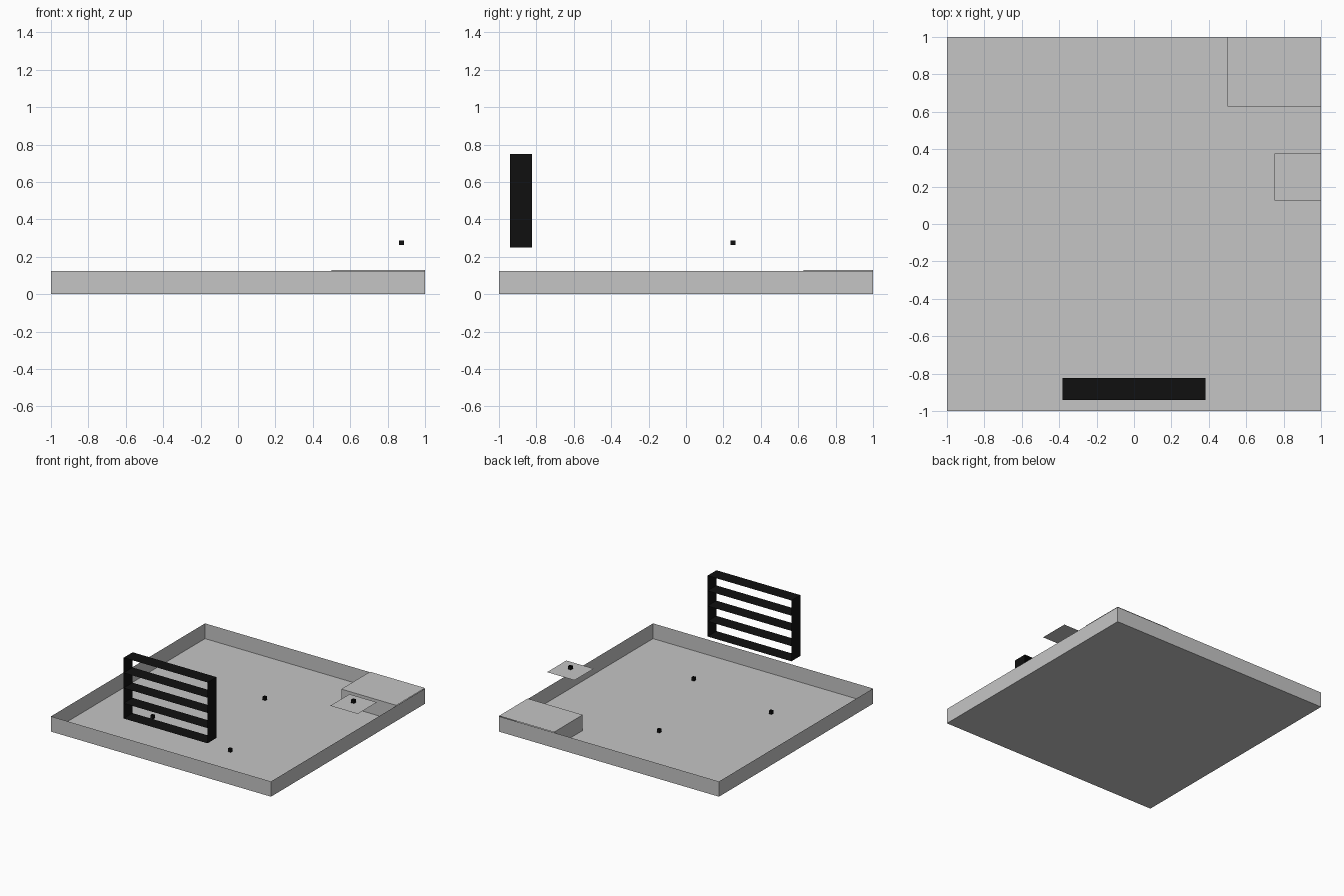
import bpy, bmesh
from mathutils import Matrix, Vector

if "Cube" in bpy.data.objects:
    bpy.data.objects.remove(bpy.data.objects["Cube"])


def material(name, value):
    m = bpy.data.materials.new(name)
    m.diffuse_color = (value, value, value, 1)
    m.use_nodes = True
    m.node_tree.nodes["Principled BSDF"].inputs["Base Color"].default_value = m.diffuse_color
    return m


GREY = material("light grey", 0.56)
BLACK = material("near black", 0.005)


def box(name, lo, hi, mat, drop=()):
    """Box between two corners; faces whose normal is in drop are left open."""
    lo, hi = Vector(lo), Vector(hi)
    bm = bmesh.new()
    bmesh.ops.create_cube(bm, size=1, matrix=Matrix.Translation((lo + hi) / 2) @ Matrix.Diagonal((*(hi - lo), 1)))
    bm.normal_update()
    gone = [f for f in bm.faces if any(f.normal.dot(Vector(d)) > 0.9 for d in drop)]
    bmesh.ops.delete(bm, geom=gone, context='FACES')
    return finish(name, bm, mat)


def sheet(name, x, y, z, half, mat):
    """Flat horizontal square without thickness."""
    bm = bmesh.new()
    bmesh.ops.create_grid(bm, x_segments=1, y_segments=1, size=half, matrix=Matrix.Translation((x, y, z)))
    return finish(name, bm, mat)


def finish(name, bm, mat):
    me = bpy.data.meshes.new(name)
    bm.to_mesh(me)
    bm.free()
    me.materials.append(mat)
    ob = bpy.data.objects.new(name, me)
    bpy.context.collection.objects.link(ob)
    return ob


UP, DOWN = (0, 0, 1), (0, 0, -1)

# open tray with thin walls
box("tray", (-1, -1, 0), (1, 1, 0.125), GREY, [UP])

# raised corner block, its outer sides are the tray walls
box("corner_block", (0.5, 0.627, 0), (1, 1, 0.129), GREY, [DOWN, (1, 0, 0), (0, 1, 0)])

# thin square pads, each with a small open sleeve hovering over its middle
pads = [(0, 0.348, 0.003), (-0.497, -0.397, 0.003), (0.313, -0.547, 0.003), (0.875, 0.251, 0.25)]
for i, (x, y, z) in enumerate(pads):
    sheet(f"pad_{i + 1}", x, y, z, 0.125, GREY)
    h = 0.013
    box(f"sleeve_{i + 1}", (x - h, y - h, z + 0.012), (x + h, y + h, z + 0.038), BLACK, [UP, DOWN])

# slatted grille: outer frame open to front and back, three inner slats
W, Y0, Y1 = 0.381, -0.94, -0.824
box("grille_frame", (-W, Y0, 0.25), (W, Y1, 0.75), BLACK, [(0, 1, 0), (0, -1, 0)])
for i in range(3):
    slat = sheet(f"grille_slat_{i + 1}", 0, 0, 0, 0.5, BLACK)
    slat.scale = (2 * W, Y1 - Y0, 1)
    slat.location = (0, (Y0 + Y1) / 2, 0.375 + 0.125 * i)
